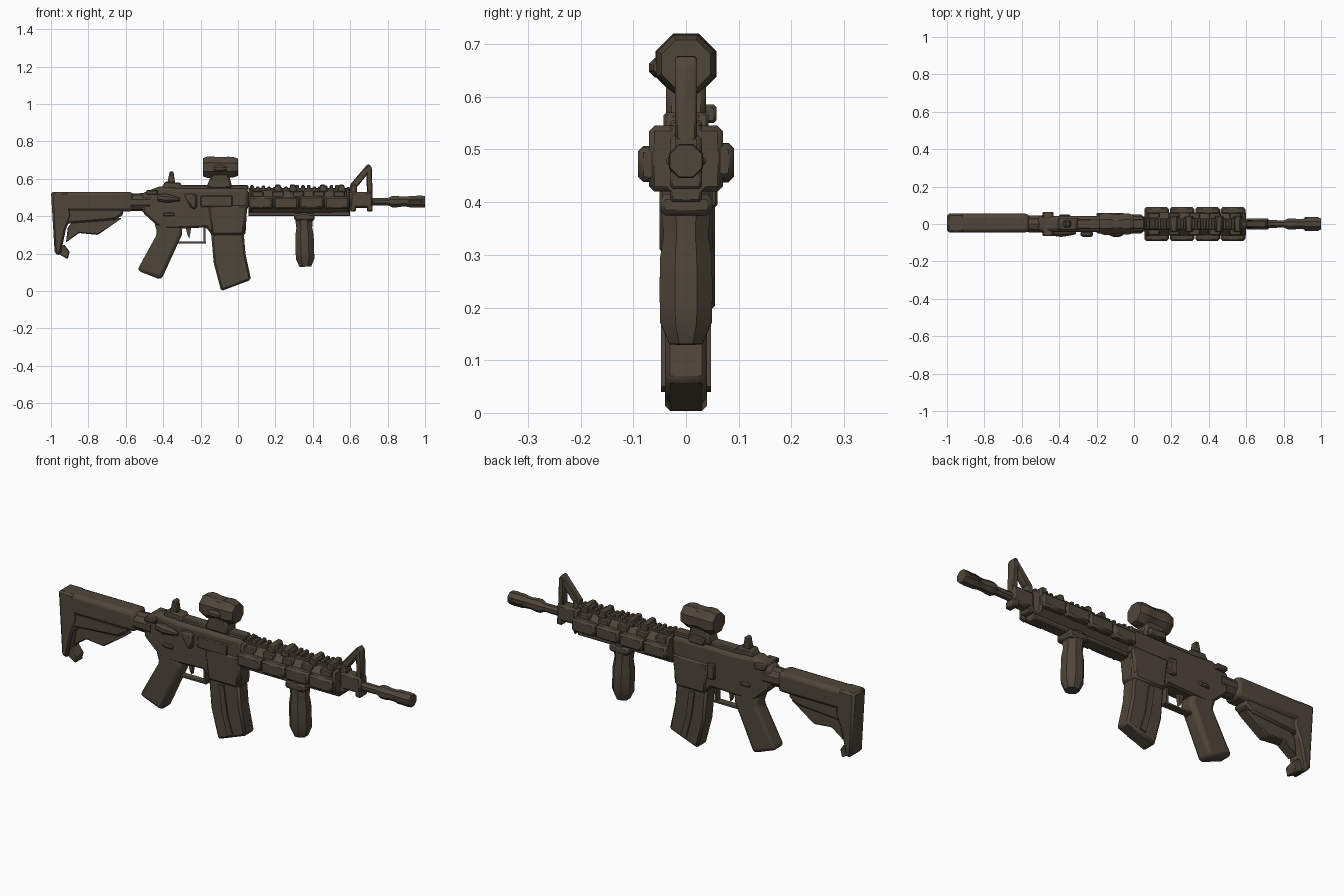
import bpy, bmesh, math, random
from mathutils import Vector

random.seed(4)
if "Cube" in bpy.data.objects:
    bpy.data.objects.remove(bpy.data.objects["Cube"])

# One flat dark brown finish
BROWN = (.078, .061, .043, 1)
finish = bpy.data.materials.new("dark brown")
finish.use_nodes = True
finish.diffuse_color = BROWN
shader = next(node for node in finish.node_tree.nodes if node.type == "BSDF_PRINCIPLED")
shader.inputs["Base Color"].default_value = BROWN

# Shared part widths, edge bevels and main levels
WIDE, BODY, NARROW, THIN = .1, .085, .06, .035
SOFT, CRISP, FINE = .02, .01, .005
BORE = .478
RAIL_TOP = .55
GUARD_BACK, GUARD_FRONT = .055, .6


def finish_part(name, bm, bevel=0):
    bmesh.ops.recalc_face_normals(bm, faces=bm.faces)
    mesh = bpy.data.meshes.new(name)
    bm.to_mesh(mesh)
    bm.free()
    part = bpy.data.objects.new(name, mesh)
    bpy.context.collection.objects.link(part)
    mesh.materials.append(finish)
    if bevel:
        modifier = part.modifiers.new("Bevel", "BEVEL")
        modifier.width = bevel
        modifier.segments = 2 if bevel >= SOFT else 1
    for other in bpy.context.selected_objects:
        other.select_set(False)
    part.select_set(True)
    bpy.context.view_layer.objects.active = part
    bpy.ops.object.shade_smooth_by_angle(angle=math.radians(35))


def prism(name, profile, width, bevel=CRISP, y=0):
    """Side outline of x and z points, given a width centred on y."""
    bm = bmesh.new()
    face = bm.faces.new([bm.verts.new((px, y - width / 2, pz)) for px, pz in profile])
    sweep = bmesh.ops.extrude_face_region(bm, geom=[face])
    moved = [item for item in sweep["geom"] if isinstance(item, bmesh.types.BMVert)]
    bmesh.ops.translate(bm, verts=moved, vec=(0, width, 0))
    finish_part(name, bm, bevel)


def box(name, back, front, bottom, top, width, bevel=FINE, y=0):
    outline = [(back, bottom), (front, bottom), (front, top), (back, top)]
    prism(name, outline, width, bevel, y)


def loft(name, start, end, radii, sides=8):
    """Evenly spaced rings of the given radii between two points."""
    start, end = Vector(start), Vector(end)
    across = Vector((0, 1, 0))
    upward = (end - start).normalized().cross(across)
    bm = bmesh.new()
    rings = []
    for step, radius in enumerate(radii):
        centre = start.lerp(end, step / (len(radii) - 1))
        turns = [math.tau * (side + .5) / sides for side in range(sides)]
        rings.append([bm.verts.new(centre + radius * (across * math.cos(turn) + upward * math.sin(turn)))
                      for turn in turns])
    for ring, following in zip(rings, rings[1:]):
        for side in range(sides):
            nxt = (side + 1) % sides
            bm.faces.new((ring[side], ring[nxt], following[nxt], following[side]))
    bm.faces.new(rings[0])
    bm.faces.new(rings[-1])
    finish_part(name, bm)


# Shoulder stock
box("stock_body", -.98, -.56, .425, .53, WIDE, SOFT, y=FINE)
prism("butt_plate", [(-1, .53), (-.91, .53), (-.89, .4), (-.92, .33), (-.95, .19), (-.98, .2)],
      WIDE, y=FINE)
prism("butt_toe", [(-.98, .21), (-.93, .25), (-.9, .21), (-.91, .17)], NARROW, FINE)
prism("stock_underside", [(-.92, .44), (-.62, .44), (-.61, .41), (-.66, .38), (-.92, .36)], BODY)
prism("stock_lever", [(-.86, .4), (-.62, .39), (-.75, .3), (-.85, .31), (-.92, .26), (-.91, .34)],
      NARROW, FINE)
loft("buffer_tube", (-.6, 0, .475), (-.47, 0, .475), [.045, .05], sides=10)

# Receiver
prism("upper_receiver", [(-.52, .52), (-.42, .56), (-.32, RAIL_TOP), (GUARD_BACK, RAIL_TOP),
                         (GUARD_BACK, .43), (-.5, .43)], BODY, SOFT)
prism("lower_receiver", [(-.51, .47), (.05, .47), (.04, .3), (-.14, .3), (-.17, .34),
                         (-.41, .33), (-.51, .42)], BODY)
prism("magazine_well", [(-.16, .46), (.05, .46), (.03, .3), (-.14, .3)], WIDE)
box("port_cover", -.2, -.03, .45, .51, FINE * 3, y=-BODY / 2)
prism("case_deflector", [(-.29, .52), (-.22, .52), (-.22, .44), (-.25, .44)], THIN, y=-BODY / 2 - CRISP)
loft("forward_assist", (-.43, -.045, .5), (-.31, -.045, .49), [SOFT, .026, SOFT, CRISP])
box("charging_handle", -.49, -.43, .515, .54, .13)
box("bolt_catch", -.2, -.16, .39, .47, SOFT, y=.05)
box("selector", -.4, -.34, .4, .42, WIDE)
box("receiver_rail", -.34, GUARD_BACK, .54, .567, GUARD_BACK)

# Trigger group and grip
box("trigger_guard", -.32, -.17, .255, .264, THIN, bevel=0)
box("guard_post", -.185, -.175, .26, .35, THIN, bevel=0)
prism("trigger", [(-.28, .34), (-.25, .34), (-.26, .28), (-.27, .3)], SOFT, bevel=0)
prism("pistol_grip", [(-.45, .37), (-.3, .35), (-.3, .3), (-.41, .06), (-.54, .11), (-.43, .31)],
      BODY, SOFT)

# Curved magazine with a raised rib on each side
prism("magazine", [(-.145, .32), (.03, .32), (.04, .2), (.07, .06), (-.09, 0), (-.13, .15)],
      BODY - FINE)
for side in (-1, 1):
    prism("magazine_rib", [(-.08, .29), (-.05, .29), (-.03, .15), (0, .05), (-.03, .04), (-.06, .15)],
          CRISP, bevel=0, y=side * BODY / 2)

# Optic on its mount
prism("optic_mount", [(-.17, RAIL_TOP), (-.03, RAIL_TOP), (-.05, .63), (-.14, .63)], BODY - CRISP)
loft("optic_body", (-.188, 0, .662), (0, 0, .662), [.052, .063, .063, .057, .056, .061, .06, .05])
box("optic_turret", -.13, -.06, .68, .717, NARROW, CRISP)
loft("optic_knob", (-.13, -.052, .655), (-.06, -.052, .655), [CRISP, SOFT, SOFT, CRISP])
box("mount_clamp", -.14, -.05, RAIL_TOP, .585, THIN, y=.04)

# Folding rear sight
prism("rear_sight_base", [(-.41, RAIL_TOP), (-.29, RAIL_TOP), (-.31, .58), (-.39, .585)], NARROW, FINE)
prism("rear_sight_post", [(-.38, .57), (-.335, .57), (-.345, .64), (-.365, .64)], THIN, FINE)

# Handguard with side panels and clips
loft("handguard_core", (GUARD_BACK, 0, BORE), (GUARD_FRONT, 0, BORE), [.068, .066])
box("lower_rail", GUARD_BACK, GUARD_FRONT, .4, .44, NARROW)
box("upper_rail", GUARD_BACK, GUARD_FRONT, .53, RAIL_TOP, NARROW)
for back in (GUARD_BACK, GUARD_FRONT - SOFT):
    box("handguard_collar", back, back + SOFT, .42, .545, .14, CRISP)
panels, clips = 4, 5
length = GUARD_FRONT - GUARD_BACK
for side in (-1, 1):
    for index in range(panels):
        back = GUARD_BACK + index * length / panels
        shift = random.uniform(-FINE, FINE)
        box("side_rail_panel", back, back + length / panels - FINE, .442 + shift, .508 + shift,
            .04, CRISP, y=side * .071)
    for index in range(clips):
        back = GUARD_BACK + SOFT + index * length / clips
        box("rail_clip", back, back + NARROW, .5, .535, THIN, y=side * BODY / 2)

# Top rail teeth and clamps
teeth = 18
for index in range(teeth):
    back = GUARD_BACK + CRISP + index * length / teeth
    box("rail_tooth", back, back + SOFT, .54, RAIL_TOP + random.uniform(FINE, SOFT), NARROW)
for back in (.19, .27, .43, .53):
    prism("rail_clamp", [(back, .53), (back + .05, .53), (back + THIN, .57), (back + CRISP, .57)],
          BODY, FINE)

# Vertical foregrip
loft("foregrip", (.352, 0, .42), (.36, 0, .13), [.048, .05, .046, .053, .054, .054, .053, .034])
box("foregrip_clamp", .3, .41, .375, .415, WIDE, CRISP)

# Front sight tower
box("gas_block", GUARD_FRONT, .72, .445, .53, NARROW, CRISP)
for back in (GUARD_FRONT, .69):
    box("gas_block_foot", back, back + THIN - FINE, .425, .46, NARROW)
prism("sight_post", [(.69, .51), (.72, .51), (.715, .66), (.7, .68), (.685, .67)], .042, FINE)
prism("sight_brace", [(.6, .57), (.61, .55), (.64, .56), (.7, .635), (.705, .678), (.685, .67)],
      .038, FINE)
box("brace_foot", GUARD_FRONT, .635, .52, .57, .042)

# Barrel and flash hider
loft("barrel", (.58, 0, BORE), (.9, 0, BORE), [.024, .022, SOFT])
loft("flash_hider", (.8, 0, BORE), (1, 0, BORE),
     [SOFT, .033, .033, .029, .029, .034, .034, .035, .033])
for side in (-1, 1):
    box("flash_hider_prong", .91, .99, .47, .486, CRISP, y=side * .033)
